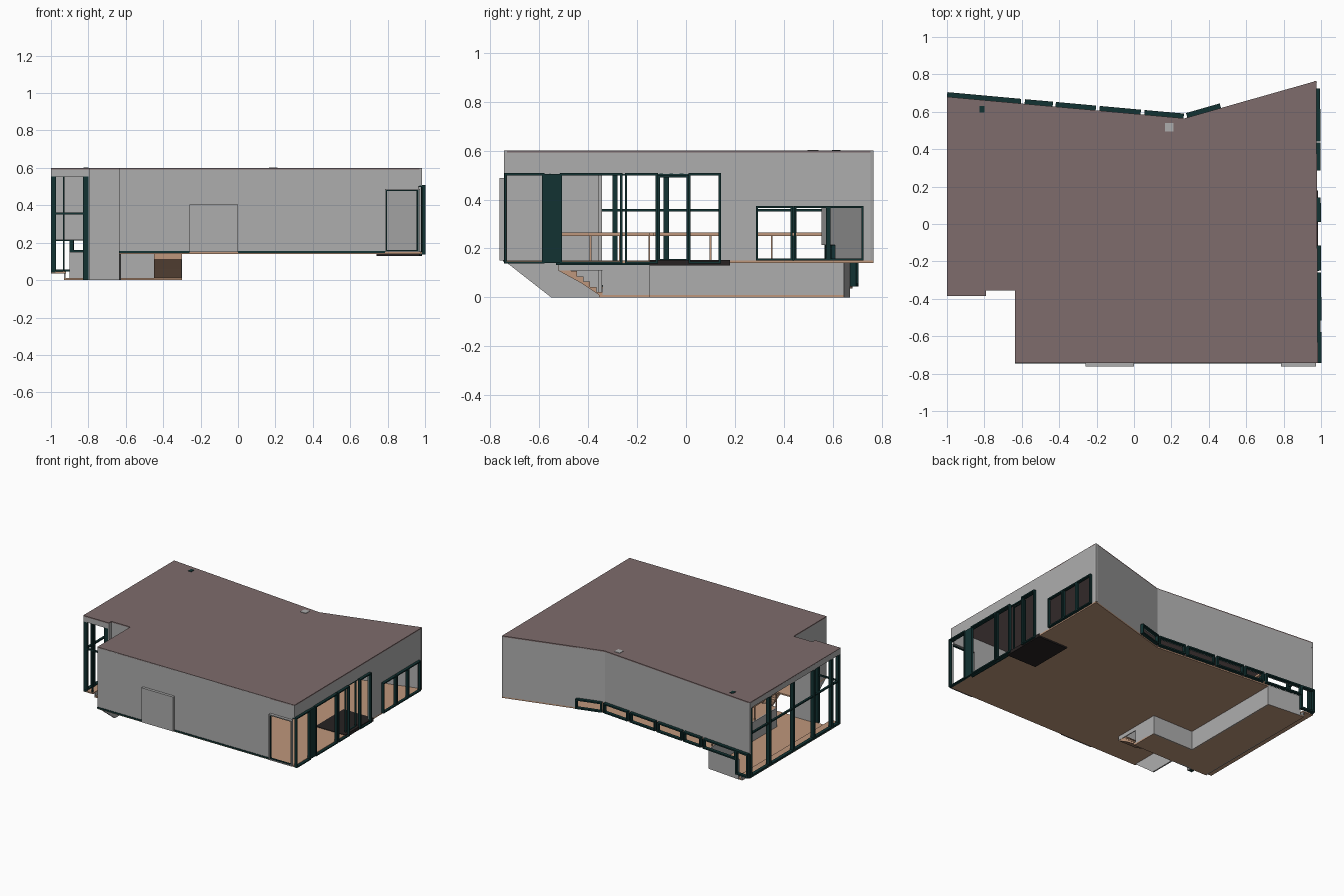
import bpy, bmesh
from mathutils import Vector

if "Cube" in bpy.data.objects:
    bpy.data.objects.remove(bpy.data.objects["Cube"])


def mat(name, r, g, b):
    m = bpy.data.materials.new(name)
    m.diffuse_color = (r, g, b, 1)
    m.use_nodes = True
    m.node_tree.nodes["Principled BSDF"].inputs["Base Color"].default_value = m.diffuse_color
    return m


GREY = mat("wall grey", 0.42, 0.42, 0.42)
ROOF = mat("roof mauve", 0.21, 0.15, 0.15)
TAN = mat("floor tan", 0.52, 0.31, 0.20)
GREEN = mat("frame dark green", 0.006, 0.032, 0.032)
BLACK = mat("mat black", 0.02, 0.016, 0.016)


def prism(name, pts, direction, m):
    """Closed outline swept along a direction."""
    bm = bmesh.new()
    face = bm.faces.new([bm.verts.new(p) for p in pts])
    ext = bmesh.ops.extrude_face_region(bm, geom=[face])["geom"]
    bmesh.ops.translate(bm, vec=direction,
                        verts=[v for v in ext if isinstance(v, bmesh.types.BMVert)])
    bmesh.ops.recalc_face_normals(bm, faces=bm.faces)
    me = bpy.data.meshes.new(name)
    bm.to_mesh(me)
    bm.free()
    me.materials.append(m)
    ob = bpy.data.objects.new(name, me)
    bpy.context.collection.objects.link(ob)
    return ob


def slab(name, outline, z0, z1, m):
    return prism(name, [(x, y, z0) for x, y in outline], (0, 0, z1 - z0), m)


def box(name, x0, x1, y0, y1, z0, z1, m):
    return slab(name, [(x0, y0), (x1, y0), (x1, y1), (x0, y1)], z0, z1, m)


def wall(name, p, q, z0, z1, m=GREY, t=0.012):
    """Upright plate from p to q, thickness to the left (negative = right)."""
    p, q = Vector(p), Vector(q)
    d = (q - p).normalized()
    n = Vector((-d.y, d.x)) * t
    return slab(name, [p, q, q + n, p + n], z0, z1, m)


def frame(name, p, q, z0, z1, bar=0.01, t=-0.02, m=GREEN):
    """Rectangular window frame on the line p-q."""
    p, q = Vector(p), Vector(q)
    d = (q - p).normalized() * bar
    wall(name + "_sill", p, q, z0, z0 + bar, m, t)
    wall(name + "_head", p, q, z1 - bar, z1, m, t)
    wall(name + "_jamb_a", p, p + d, z0 + bar, z1 - bar, m, t)
    wall(name + "_jamb_b", q - d, q, z0 + bar, z1 - bar, m, t)


BL, BEND, BR = (-1, 0.68), (0.27, 0.565), (0.975, 0.765)
FR, FL = (0.983, -0.742), (-0.635, -0.742)
F, T = 0.15, 0.598      # main floor level and top of walls


def side(y):            # point on the right facade
    return (0.983 - 0.008 * (y + 0.742) / 1.507, y)


def back(x):            # point on the bent back facade
    a, b = (BL, BEND) if x < BEND[0] else (BEND, BR)
    return (x, a[1] + (x - a[0]) / (b[0] - a[0]) * (b[1] - a[1]))


# roof and its small hatches
slab("roof", [BL, BEND, BR, FR, FL, (-0.635, -0.355), (-0.79, -0.355),
              (-0.79, -0.385), (-1, -0.385)], 0.592, 0.6, ROOF)
box("roof_hatch", 0.165, 0.21, 0.495, 0.54, 0.598, 0.603, GREY)
box("roof_vent", -0.825, -0.8, 0.595, 0.63, 0.598, 0.603, GREEN)

# main floor, wrapped around the stairwell and lower room
slab("main_floor", [FL, FR, BR, BEND, back(-0.635), (-0.635, -0.15), (-0.3, -0.15),
                    (-0.3, -0.52), (-0.45, -0.52), (-0.45, -0.355), (-0.635, -0.355)],
     0.14, F, TAN)
box("dark_entry_mat", 0.74, 0.985, -0.15, 0.18, 0.13, 0.154, BLACK)

# front wall with raised door and a framed opening
wall("front_wall", FL, (0.785, -0.742), F, T)
wall("front_wall_over_opening", (0.785, -0.742), (0.965, -0.742), 0.485, T)
wall("front_wall_end", (0.965, -0.742), FR, 0.5, T)
box("front_door", -0.26, 0, -0.762, -0.74, F, 0.405, GREY)
frame("front_opening_surround", (0.785, -0.742), (0.972, -0.742), F, 0.488, 0.006, -0.02, GREY)
frame("front_opening_trim", (0.79, -0.742), (0.967, -0.742), F + 0.005, 0.483, 0.006, -0.014)
for x0, x1 in ((-0.635, -0.26), (0, 0.785)):
    box("front_base_line", x0, x1, -0.746, -0.74, 0.146, 0.156, GREEN)

# right wall around its two window bands
wall("right_wall_over_large_window", FR, side(0.14), 0.505, T)
wall("right_wall_between_windows", side(0.14), side(0.285), F, T)
wall("right_wall_over_small_window", side(0.285), side(0.725), 0.372, T)
wall("right_wall_end", side(0.725), BR, F, T)
for i, (a, b) in enumerate(((-0.742, -0.578), (-0.515, -0.26), (-0.25, -0.115), (0.01, 0.142))):
    frame(f"large_window_{i}", side(a), side(b), 0.138, 0.508, 0.009)
wall("large_window_post", side(-0.58), side(-0.515), 0.14, 0.505, GREEN, -0.015)
wall("large_window_head", FR, side(0.142), 0.498, 0.507, GREEN, 0.012)
wall("large_window_sill", side(-0.53), side(0.14), 0.132, 0.145, GREEN, 0.012)
frame("glass_door_frame", (0.965, -0.115), (0.965, 0.01), F, 0.498, 0.008, 0.01)
for i, (a, b) in enumerate(((0.285, 0.435), (0.44, 0.58), (0.58, 0.725))):
    frame(f"small_window_{i}", side(a), side(b), F, 0.374, 0.009)

# bent back wall with the low strip of windows
wall("back_wall_solid", BR, back(0.465), F, T)
wall("back_wall_right", back(0.465), BEND, 0.215, T)
wall("back_wall_left", BEND, BL, 0.215, T)
for i, (a, b) in enumerate(((-0.89, -0.605), (-0.585, -0.435), (-0.42, -0.205),
                            (-0.185, 0.035), (0.055, 0.265), (0.285, 0.465))):
    frame(f"strip_window_{i}", back(b), back(a), F, 0.222, 0.01, -0.025)
frame("corner_window", back(-0.89), BL, 0.045, 0.222, 0.012, -0.025)

# left end: canopy edge, posts and cross rails
wall("left_fascia", BL, (-1, -0.385), 0.555, T)
wall("porch_fascia", (-1, -0.385), (-0.79, -0.385), 0.555, T)
for i, y in enumerate((0.66, 0.44, 0.16, -0.08, -0.29, -0.372)):
    box(f"left_post_{i}", -1, -0.972, y - 0.011, y + 0.011, 0.045, 0.555, GREEN)
box("left_cross_rail", -0.994, -0.978, -0.38, 0.67, 0.351, 0.361, GREEN)
box("left_sill", -1, -0.975, -0.385, 0.68, 0.04, 0.052, GREEN)
box("porch_cross_rail", -0.98, -0.79, -0.382, -0.37, 0.351, 0.361, GREEN)
box("porch_mullion", -0.935, -0.927, -0.382, -0.37, 0.045, 0.555, GREEN)
box("porch_corner_post", -0.83, -0.798, -0.385, -0.36, 0, 0.555, GREEN)

# tall walls by the porch, one with a sloping foot
wall("porch_return", (-0.79, -0.385), (-0.79, -0.355), 0, T, GREY, 0.008)
wall("porch_wall", (-0.79, -0.355), (-0.635, -0.355), 0, T)
prism("sloping_foot_wall", [(-0.635, -0.742, T), (-0.635, -0.742, F), (-0.635, -0.55, 0),
                            (-0.635, -0.355, 0), (-0.635, -0.355, T)], (0.01, 0, 0), GREY)

# lower room: floor, ledge and sunken walls
slab("lower_floor", [(-0.93, -0.355), (-0.3, -0.355), (-0.3, -0.15), (-0.635, -0.15),
                     (-0.635, 0.645), (-0.93, 0.67)], 0, 0.01, TAN)
slab("left_ledge", [(-1, -0.385), (-0.92, -0.385), (-0.92, 0.67), BL], 0.036, 0.045, TAN)
wall("ledge_riser", (-0.93, 0.67), (-0.93, -0.355), 0, 0.04, GREY, 0.008)
wall("pit_wall_side", (-0.635, -0.15), (-0.635, 0.645), 0, F, GREY, 0.008)
wall("pit_wall_middle", (-0.3, -0.15), (-0.635, -0.15), 0, F, GREY, 0.008)
wall("pit_wall_stair", (-0.3, -0.34), (-0.3, -0.15), 0, F, GREY, 0.008)
wall("pit_wall_back", (-0.635, 0.645), (-0.9, 0.67), 0, F, GREY, 0.008)

# stairs climbing towards the front
n, run, rise = 7, 0.026, F / 7
steps = [(-0.34, 0.0)]
for i in range(n):
    steps += [(-0.34 - i * run, (i + 1) * rise), (-0.34 - (i + 1) * run, (i + 1) * rise)]
steps += [(-0.34 - n * run, 0.11), (-0.43, 0.06), (-0.51, 0.0)][:2]
prism("stairs", [(-0.45, y, z) for y, z in steps], (0.148, 0, 0), TAN)
wall("stair_side", (-0.3, -0.52), (-0.3, -0.34), 0.11, F, GREY, 0.006)

# guard rails around the drop
for i, (p, q) in enumerate((((-0.3, -0.51), (-0.3, -0.15)), ((-0.3, -0.15), (-0.635, -0.15)),
                            ((-0.635, -0.15), (-0.635, 0.6)))):
    wall(f"guard_rail_{i}", p, q, 0.25, 0.266, TAN, -0.018)
    for k in range(4):
        c = Vector(p).lerp(Vector(q), k / 3)
        box(f"guard_post_{i}_{k}", c.x - 0.004, c.x + 0.004, c.y - 0.004, c.y + 0.004, F, 0.25, TAN)
